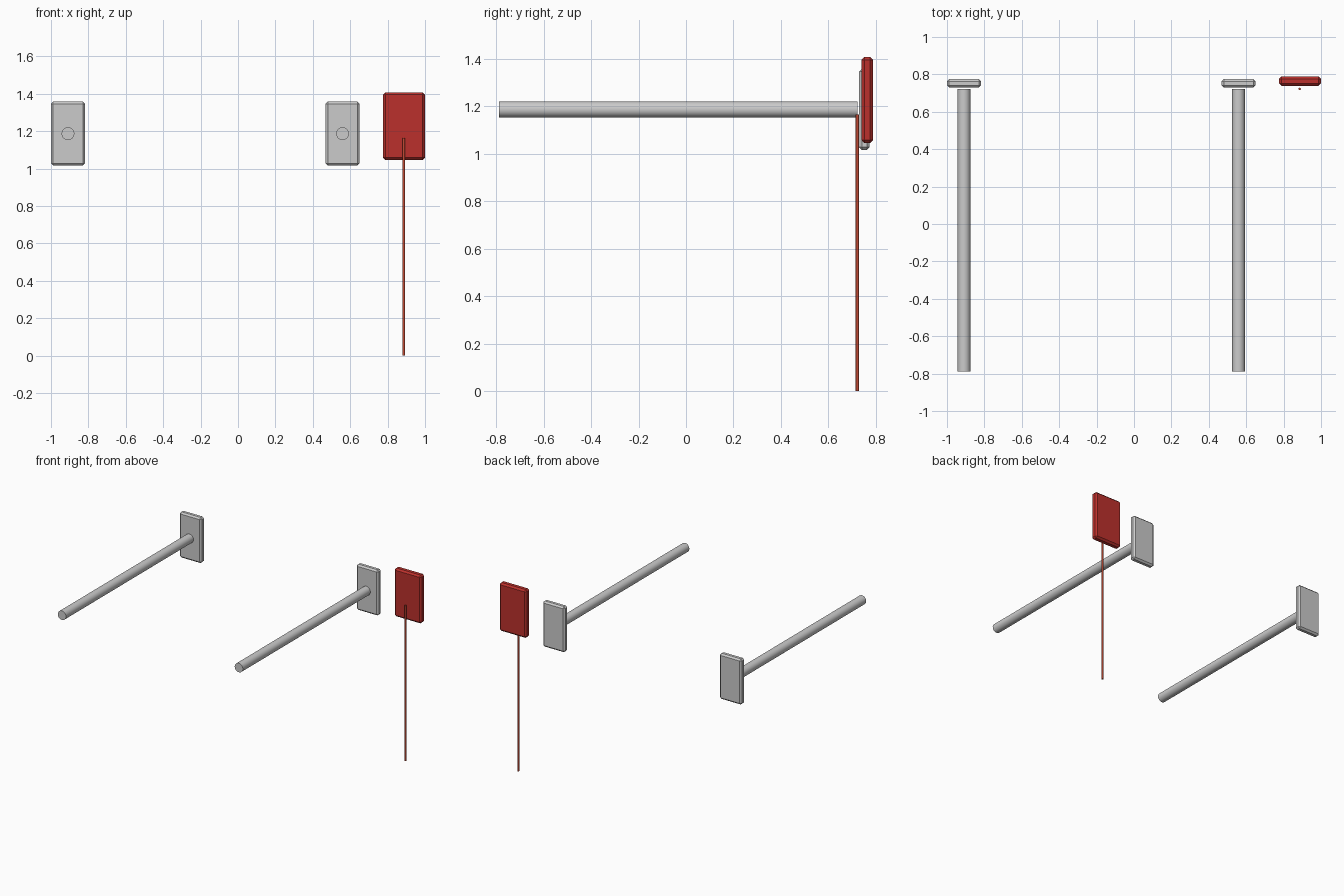
import bpy
import bmesh
from math import pi

if "Cube" in bpy.data.objects:
    bpy.data.objects.remove(bpy.data.objects["Cube"])


def material(name, color):
    mat = bpy.data.materials.new(name)
    mat.diffuse_color = color
    mat.use_nodes = True
    mat.node_tree.nodes["Principled BSDF"].inputs["Base Color"].default_value = mat.diffuse_color
    return mat


def plate(name, center, size, chamfer, mat=None):
    """Thin panel with chamfered edges."""
    bm = bmesh.new()
    bmesh.ops.create_cube(bm, size=1)
    bmesh.ops.scale(bm, vec=size, verts=bm.verts)
    bmesh.ops.bevel(bm, geom=bm.edges[:], offset=chamfer, segments=1,
                    affect='EDGES', profile=0.5)
    mesh = bpy.data.meshes.new(name)
    bm.to_mesh(mesh)
    bm.free()
    obj = bpy.data.objects.new(name, mesh)
    obj.location = center
    bpy.context.collection.objects.link(obj)
    if mat:
        mesh.materials.append(mat)
    return obj


def rod(name, center, radius, length, rotation=(0, 0, 0), sides=32, mat=None):
    """Smooth cylinder with sharp end rims."""
    bpy.ops.mesh.primitive_cylinder_add(vertices=sides, radius=radius, depth=length,
                                        location=center, rotation=rotation)
    obj = bpy.context.object
    obj.name = name
    bpy.ops.object.shade_smooth_by_angle()
    if mat:
        obj.data.materials.append(mat)
    return obj


red = material("red", (0.5, 0.03, 0.025, 1))
pole_red = material("pole_red", (0.55, 0.07, 0.035, 1))

# Two horizontal bars, each with an end plate at the back
BAR_Z, BAR_FRONT, BAR_BACK = 1.187, -0.789, 0.722
for side, x in (("left", -0.909), ("right", 0.559)):
    rod(f"{side}_bar", (x, (BAR_FRONT + BAR_BACK) / 2, BAR_Z), 0.034,
        BAR_BACK - BAR_FRONT, rotation=(pi / 2, 0, 0))
    plate(f"{side}_end_plate", (x, 0.752, BAR_Z), (0.182, 0.045, 0.342), 0.012)

# Red panel with its thin upright pole
plate("red_panel", (0.888, 0.764, 1.227), (0.224, 0.05, 0.362), 0.0125, red)
rod("panel_pole", (0.886, 0.722, 0.5825), 0.0067, 1.165, sides=16, mat=pole_red)
